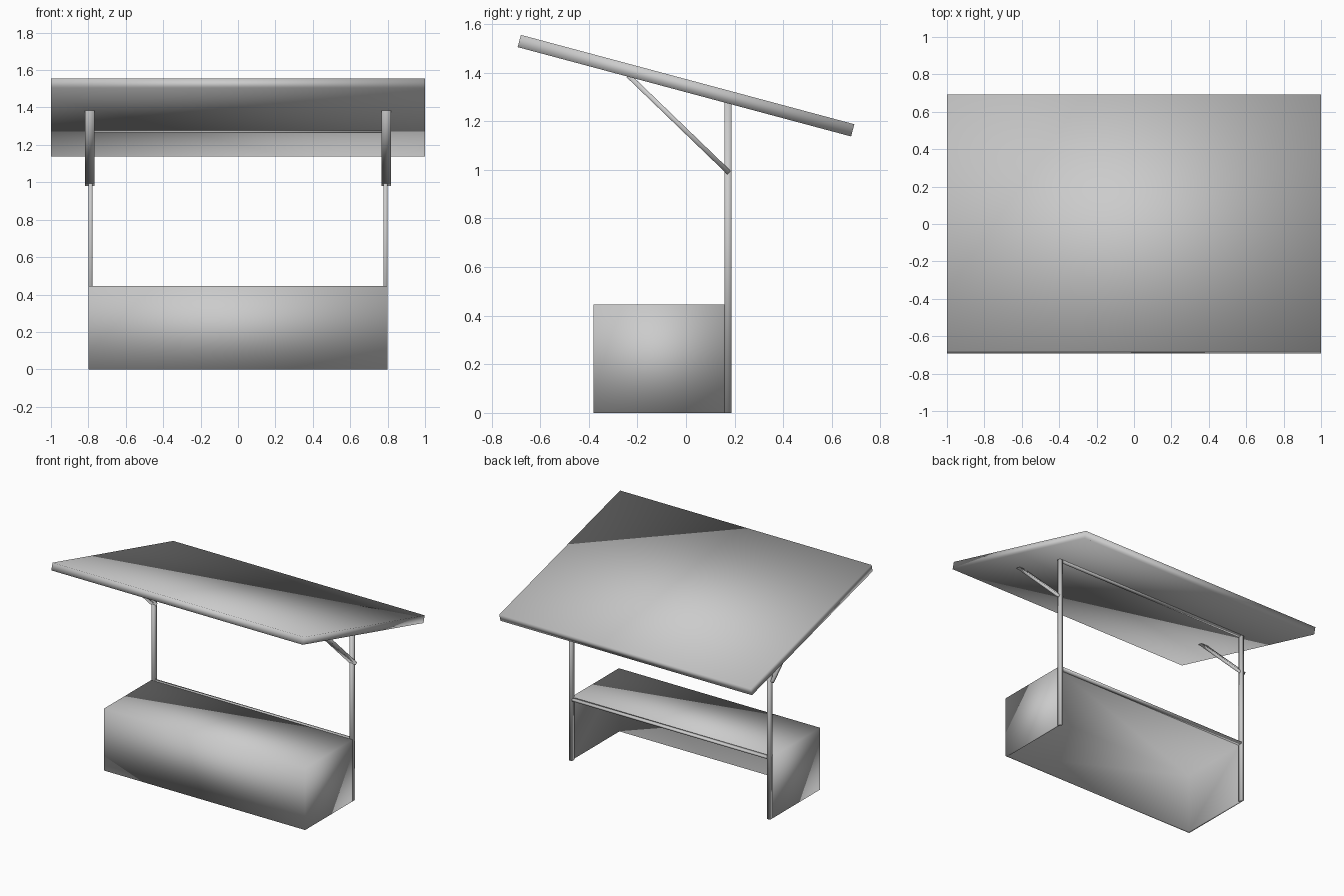
import bpy
import bmesh
from math import radians, atan2, hypot

if "Cube" in bpy.data.objects:
    bpy.data.objects.remove(bpy.data.objects["Cube"])


def slab(name, size, mid, tilt=0.0):
    """Smooth-shaded box of a given size, tilted about x."""
    bpy.ops.mesh.primitive_cube_add(size=1, location=mid, rotation=(tilt, 0, 0))
    ob = bpy.context.object
    ob.name = name
    ob.scale = size
    bpy.ops.object.transform_apply(location=False, rotation=False, scale=True)
    bpy.ops.object.shade_smooth()
    return ob


def box(name, lo, hi):
    """Axis-aligned box between two corners."""
    return slab(name, [b - a for a, b in zip(lo, hi)],
                [(a + b) / 2 for a, b in zip(lo, hi)])


W, T = 0.8, 0.014              # half width of stall, panel thickness
FRONT, BACK, H = -0.38, 0.158, 0.445

# Counter: one bent sheet, open at the back and underneath
counter = box("counter", (-W, FRONT, 0), (W, BACK, H))
bm = bmesh.new()
bm.from_mesh(counter.data)
bm.normal_update()
bmesh.ops.delete(bm, geom=[f for f in bm.faces if f.normal.y > 0.5 or f.normal.z < -0.5],
                 context='FACES')
bm.to_mesh(counter.data)
bm.free()
shell = counter.modifiers.new("thickness", 'SOLIDIFY')
shell.thickness = T
shell.offset = -1
shell.use_even_offset = True

# Sloping roof
PITCH = radians(-15)
slab("roof", (2.0, 1.42, 0.052), (0, 0, 1.346), PITCH)

# Rails joining the posts under the roof and behind the counter top
box("top_rail", (-W + 0.023, BACK, 1.263), (W - 0.023, BACK + 0.03, 1.285))
box("counter_rail", (-W + 0.023, BACK, H - T), (W - 0.023, BACK + 0.03, H))

# Posts and diagonal braces on both sides
dy, dz = -0.415, 0.40
for side, s in (("left", -1), ("right", 1)):
    a, b = sorted((s * (W - 0.023), s * W))
    box(side + "_post", (a, BACK, 0), (b, BACK + 0.03, 1.285))
    slab(side + "_brace", (0.05, hypot(dy, dz), 0.02),
         (s * 0.793, -0.03, 1.188), atan2(dz, dy) + radians(180))
